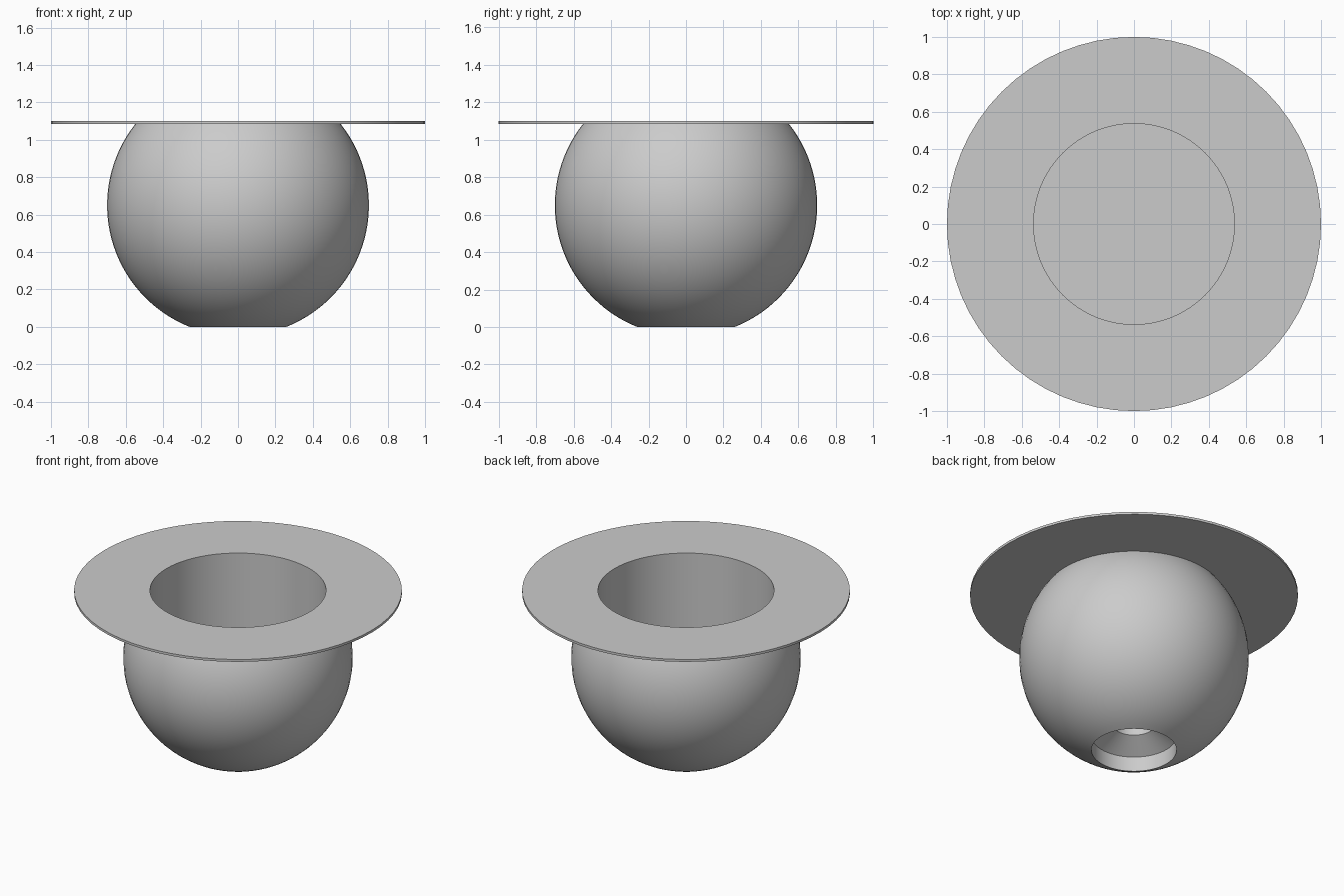
import bpy
import bmesh
from math import sin, cos, pi, asin, sqrt

cube = bpy.data.objects.get("Cube")
if cube:
    bpy.data.objects.remove(cube, do_unlink=True)

SEGMENTS = 64
RADIUS, CENTRE_Z = 0.7, 0.65      # ball
TOP, BRIM_Z = 1.10, 1.084         # brim top and underside
WELL_R, WELL_Z = 0.537, 0.40      # round well in the ball
BASE_R = sqrt(RADIUS ** 2 - CENTRE_Z ** 2)

grey = bpy.data.materials.new("plain grey")
grey.use_nodes = True
colour = (0.6, 0.6, 0.6, 1)
grey.diffuse_color = colour
grey.node_tree.nodes["Principled BSDF"].inputs["Base Color"].default_value = colour


def lathe(name, profile, closed=False):
    """Spin an (r, z) profile round the z axis."""
    bm = bmesh.new()
    verts = [bm.verts.new((r, 0, z)) for r, z in profile]
    edges = [bm.edges.new(pair) for pair in zip(verts, verts[1:])]
    if closed:
        edges.append(bm.edges.new((verts[-1], verts[0])))
    bmesh.ops.spin(bm, geom=verts + edges, cent=(0, 0, 0), axis=(0, 0, 1),
                   angle=2 * pi, steps=SEGMENTS, use_merge=True)
    bmesh.ops.remove_doubles(bm, verts=bm.verts[:], dist=0.0001)
    bmesh.ops.recalc_face_normals(bm, faces=bm.faces[:])
    mesh = bpy.data.meshes.new(name)
    bm.to_mesh(mesh)
    bm.free()
    mesh.materials.append(grey)
    obj = bpy.data.objects.new(name, mesh)
    bpy.context.collection.objects.link(obj)
    bpy.ops.object.select_all(action="DESELECT")
    obj.select_set(True)
    bpy.context.view_layer.objects.active = obj
    bpy.ops.object.shade_smooth_by_angle(angle=pi / 6)
    return obj


# Ball: well floor and wall, outer sphere, then the stepped socket underneath
low = asin(-CENTRE_Z / RADIUS)
high = asin((BRIM_Z - CENTRE_Z) / RADIUS)
STEPS = 32
arc = [high + (low - high) * i / STEPS for i in range(STEPS + 1)]
sphere = [(RADIUS * cos(a), CENTRE_Z + RADIUS * sin(a)) for a in arc]
well = [(0, WELL_Z), (WELL_R, WELL_Z), (WELL_R, BRIM_Z)]
socket = [(BASE_R, 0.10), (0.13, 0.18), (0.13, 0.30), (0, 0.30)]
lathe("ball_bowl", well + sphere + socket)

# Thin flat brim
lathe("brim", [(WELL_R, BRIM_Z), (1, BRIM_Z), (1, TOP), (WELL_R, TOP)], closed=True)
